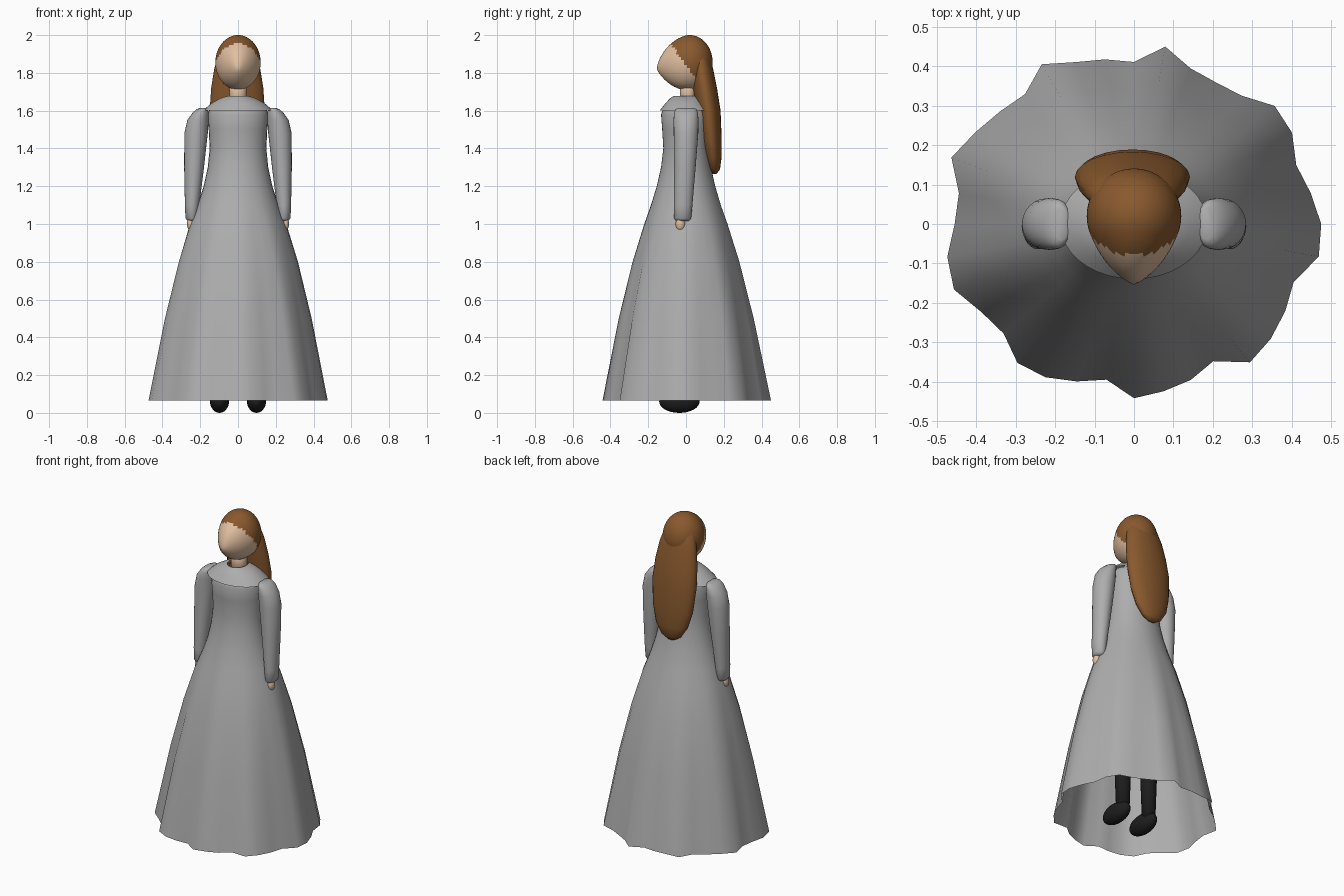
import bpy
import bmesh
from math import cos, sin, pi, sqrt

if "Cube" in bpy.data.objects:
    bpy.data.objects.remove(bpy.data.objects["Cube"])


def material(name, color):
    mat = bpy.data.materials.new(name)
    mat.use_nodes = True
    mat.diffuse_color = (*color, 1)
    bsdf = mat.node_tree.nodes["Principled BSDF"]
    bsdf.inputs["Base Color"].default_value = (*color, 1)
    bsdf.inputs["Roughness"].default_value = 0.8
    return mat


GREY = material("grey cloth", (0.42, 0.42, 0.42))
HAIR = material("brown hair", (0.25, 0.1, 0.027))
SKIN = material("skin", (0.75, 0.52, 0.35))
BLACK = material("black leather", (0.012, 0.012, 0.013))


def finish(name, bm, mats):
    """Turn a bmesh into a smooth shaded object."""
    bmesh.ops.recalc_face_normals(bm, faces=bm.faces)
    mesh = bpy.data.meshes.new(name)
    bm.to_mesh(mesh)
    bm.free()
    for mat in mats:
        mesh.materials.append(mat)
    mesh.shade_smooth()
    obj = bpy.data.objects.new(name, mesh)
    bpy.context.collection.objects.link(obj)
    return obj


def loft(name, rings, mat, caps=(True, True)):
    """Skin a stack of closed rings of points."""
    bm = bmesh.new()
    loops = [[bm.verts.new(p) for p in ring] for ring in rings]
    n = len(loops[0])
    for low, high in zip(loops, loops[1:]):
        for i in range(n):
            j = (i + 1) % n
            bm.faces.new((low[i], low[j], high[j], high[i]))
    if caps[0]:
        bm.faces.new(loops[0])
    if caps[1]:
        bm.faces.new(loops[-1])
    return finish(name, bm, [mat])


def ellipse(cx, cy, z, rx, ry, n=24):
    return [(cx + rx * cos(2 * pi * i / n), cy + ry * sin(2 * pi * i / n), z)
            for i in range(n)]


def ball(center, radii, u=24, v=16):
    bm = bmesh.new()
    bmesh.ops.create_uvsphere(bm, u_segments=u, v_segments=v, radius=1)
    for vert in bm.verts:
        vert.co = [c + r * p for c, r, p in zip(center, radii, vert.co)]
    return bm


def polar(rx, ry, a):
    return rx * ry / sqrt((ry * cos(a)) ** 2 + (rx * sin(a)) ** 2)


# Dress: fitted bodice flowing into a skirt with irregular folds at the hem
hem = [.475, .455, .438, .463, .466, .425, .415, .42, .457, .411, .424, .437,
       .468, .43, .444, .465, .493, .451, .455, .481, .486, .447, .432, .46,
       .449, .425, .401, .442, .431, .421, .402, .458, .453, .443, .431, .476]
profile = [(.065, .465, .43), (.5, .385, .35), (.8, .315, .28), (1, .255, .22),
           (1.1, .215, .185), (1.2, .182, .155), (1.3, .16, .132),
           (1.4, .15, .12), (1.5, .155, .126), (1.58, .16, .132),
           (1.61, .15, .12), (1.65, .08, .07)]
hem_z, hem_rx, hem_ry = profile[0]
rings = []
for z, rx, ry in profile:
    fold = max(0, (1.2 - z) / (1.2 - hem_z))
    ring = []
    for i, r_hem in enumerate(hem):
        a = 2 * pi * i / len(hem)
        ripple = r_hem / polar(hem_rx, hem_ry, a) - 1
        r = polar(rx, ry, a) * (1 + fold * ripple)
        ring.append((r * cos(a), r * sin(a), z))
    rings.append(ring)
loft("dress", rings, GREY, (False, False))

# Wide collar draped over the shoulders
loft("collar", [ellipse(0, 0, z, rx, ry, 36) for z, rx, ry in (
    (1.6, .187, .14), (1.64, .14, .108), (1.665, .095, .085),
    (1.678, .056, .066))], GREY, (False, False))

# Neck
loft("neck", [ellipse(0, .01, z, .046, .042) for z in (1.6, 1.78)], SKIN)

# Head: ball pulled to a point at the nose, hair coloured behind a slanted line
bm = ball((0, .02, 1.855), (.12, .121, .145), 48, 32)
for vert in bm.verts:
    x, y, z = vert.co
    if y < .02:
        reach = sqrt((x / .11) ** 2 + ((z - 1.82) / .17) ** 2)
        vert.co.y -= .058 * max(0, 1 - reach)
for face in bm.faces:
    c = face.calc_center_median()
    face.material_index = int(c.y > -.085 + .72 * (1.96 - c.z))
finish("head", bm, [SKIN, HAIR])

# Long hair hanging down the back
hair = [(1.265, .025, .15, .012), (1.29, .065, .15, .03),
        (1.35, .105, .145, .043), (1.45, .132, .133, .056),
        (1.6, .146, .119, .064), (1.72, .138, .1, .064),
        (1.82, .122, .084, .06), (1.9, .1, .066, .056),
        (1.96, .06, .05, .04)]
loft("long_hair", [ellipse(-.004, y, z, rx, ry) for z, rx, y, ry in hair], HAIR)

# Sleeve slices: height, inner x, outer x, centre y, half depth
sleeve = [(1.015, .218, .265, -.018, .034), (1.03, .21, .278, -.018, .045),
          (1.1, .205, .281, -.015, .049), (1.3, .18, .285, -.006, .057),
          (1.48, .16, .284, 0, .065), (1.55, .155, .268, 0, .066),
          (1.59, .155, .24, 0, .063), (1.608, .16, .218, 0, .055),
          (1.615, .165, .2, 0, .04)]
for side, s in (("left", 1), ("right", -1)):
    loft(side + "_sleeve", [ellipse(s * (a + b) / 2, y, z, (b - a) / 2, ry)
                            for z, a, b, y, ry in sleeve], GREY)
    finish(side + "_hand", ball((s * .25, -.03, 1), (.02, .025, .037)), [SKIN])
    # Legs and shoes under the skirt
    loft(side + "_leg", [ellipse(s * .095, .015, z, r, r) for z, r in (
        (.06, .038), (.3, .046), (.9, .06))], BLACK)
    finish(side + "_shoe", ball((s * .098, -.035, .06), (.05, .107, .06)),
           [BLACK])
